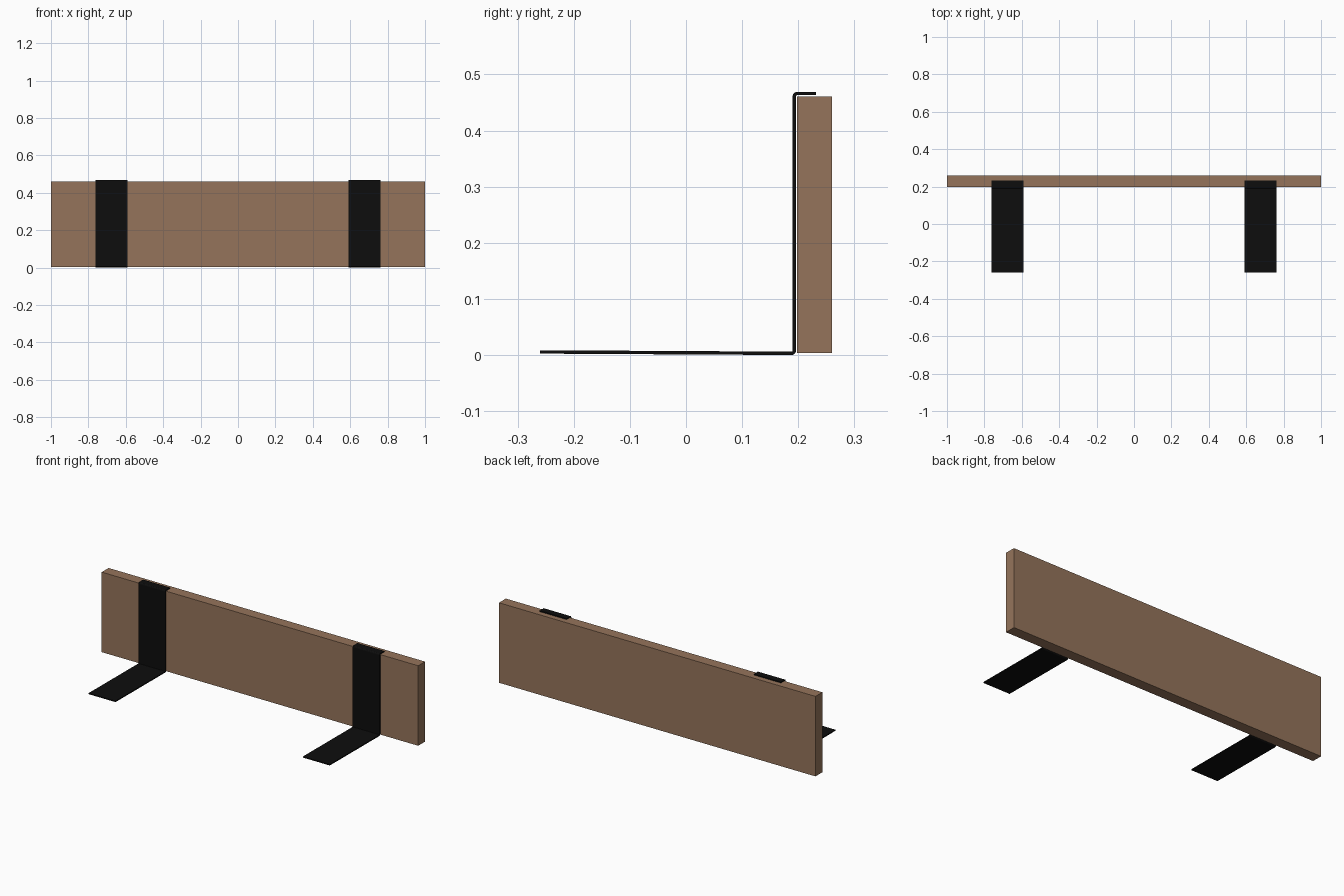
import bpy, bmesh, math
from mathutils import Vector

if "Cube" in bpy.data.objects:
    bpy.data.objects.remove(bpy.data.objects["Cube"])


def material(name, color):
    m = bpy.data.materials.new(name)
    m.diffuse_color = (*color, 1)
    m.use_nodes = True
    m.node_tree.nodes["Principled BSDF"].inputs["Base Color"].default_value = m.diffuse_color
    return m


WOOD = material("brown_wood", (0.30, 0.175, 0.105))
STEEL = material("black_steel", (0.004, 0.004, 0.004))


def finish(bm, name, mat):
    bmesh.ops.recalc_face_normals(bm, faces=bm.faces)
    me = bpy.data.meshes.new(name)
    bm.to_mesh(me)
    bm.free()
    me.materials.append(mat)
    ob = bpy.data.objects.new(name, me)
    bpy.context.collection.objects.link(ob)
    return ob


def arc(cy, cz, r, a0, a1, n=5):
    angles = [math.radians(a0 + (a1 - a0) * i / n) for i in range(n + 1)]
    return [Vector((cy + r * math.cos(a), cz + r * math.sin(a))) for a in angles]


# Shelf board
bm = bmesh.new()
bmesh.ops.create_cube(bm, size=1)
for v in bm.verts:
    v.co = Vector((v.co.x * 2, 0.229 + v.co.y * 0.062, 0.2325 + v.co.z * 0.457))
finish(bm, "shelf_board", WOOD)

# Bracket side profile (y, z): foot, bend, upright, bend, top lip
T, R = 0.006, 0.005
path = ([Vector((-0.26, 0.0055))]
        + arc(0.193 - R, 0.003 + R, R, -90, 0)
        + arc(0.193 + R, 0.466 - R, R, 180, 90)
        + [Vector((0.232, 0.466))])


def offset(d):
    pts = []
    for i, p in enumerate(path):
        a, b = path[max(i - 1, 0)], path[min(i + 1, len(path) - 1)]
        t = (b - a).normalized()
        pts.append(p + Vector((-t.y, t.x)) * d)
    return pts


# Pair of bent flat brackets, mirrored left and right
for side, sign in (("left", -1), ("right", 1)):
    bm = bmesh.new()
    x0, x1 = sign * 0.592, sign * 0.762
    rings = [[bm.verts.new((x, q.x, q.y)) for x, q in
              ((x0, a), (x1, a), (x1, b), (x0, b))]
             for a, b in zip(offset(T / 2), offset(-T / 2))]
    for r, s in zip(rings, rings[1:]):
        for k in range(4):
            bm.faces.new((r[k], r[(k + 1) % 4], s[(k + 1) % 4], s[k]))
    bm.faces.new(rings[0])
    bm.faces.new(rings[-1])
    finish(bm, side + "_bracket", STEEL)
